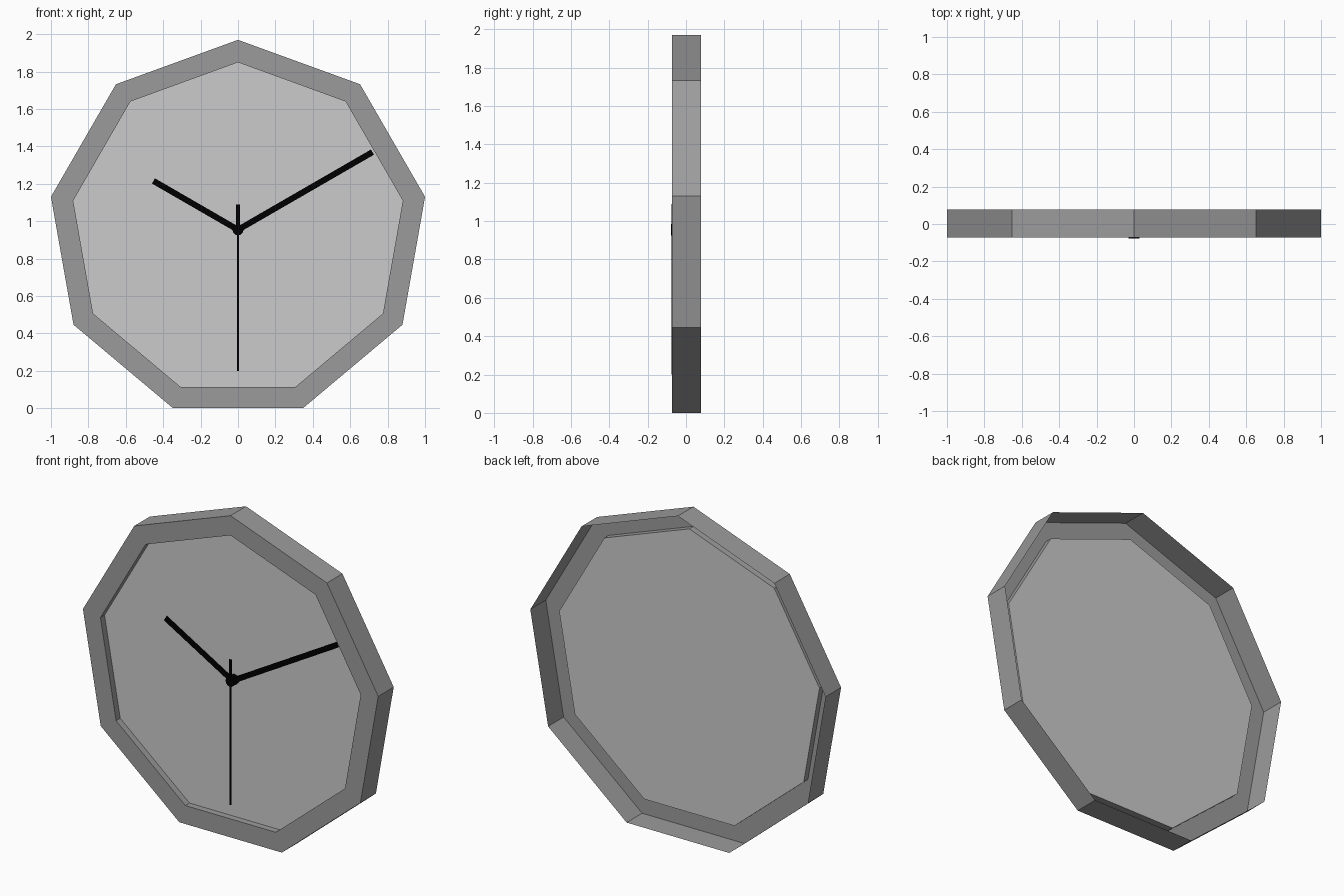
import bpy, bmesh, math
from mathutils import Matrix

if "Cube" in bpy.data.objects:
    bpy.data.objects.remove(bpy.data.objects["Cube"])

SIDES = 9
R_OUT = 1 / math.cos(math.radians(10))          # makes the width exactly 2
R_IN = 0.895
CZ = R_OUT * math.cos(math.radians(20))         # flat bottom edge rests on z = 0
FRONT, BACK = -0.072, 0.078
FACE_Y = FRONT + 0.04


def material(name, value):
    m = bpy.data.materials.new(name)
    m.diffuse_color = (value, value, value, 1)
    m.use_nodes = True
    m.node_tree.nodes["Principled BSDF"].inputs["Base Color"].default_value = m.diffuse_color
    return m


def make_object(name, bm, mat):
    mesh = bpy.data.meshes.new(name)
    bm.to_mesh(mesh)
    bm.free()
    mesh.materials.append(mat)
    obj = bpy.data.objects.new(name, mesh)
    bpy.context.collection.objects.link(obj)
    return obj


def ring(bm, radius, y, sides=SIDES):
    step = math.tau / sides
    return [bm.verts.new((radius * math.sin(i * step), y,
                          CZ + radius * math.cos(i * step))) for i in range(sides)]


def bridge(bm, a, b):
    for i in range(len(a)):
        j = (i + 1) % len(a)
        bm.faces.new((a[i], b[i], b[j], a[j]))


def hand(name, angle, start, end, width, y0, y1, mat):
    """Flat bar running from start to end along a clockwise angle from 12."""
    bm = bmesh.new()
    size = Matrix.Diagonal((width, y1 - y0, end - start, 1))
    place = Matrix.Translation((0, (y0 + y1) / 2, (start + end) / 2))
    turn = Matrix.Translation((0, 0, CZ)) @ Matrix.Rotation(math.radians(angle), 4, 'Y')
    bmesh.ops.create_cube(bm, size=1, matrix=turn @ place @ size)
    return make_object(name, bm, mat)


frame_grey = material("frame_grey", 0.33)
face_grey = material("face_grey", 0.8)
black = material("hand_black", 0.0)

# Nine-sided frame: a shell open at the back (outer wall, front rim, inner lip)
bm = bmesh.new()
loops = [ring(bm, r, y) for r, y in
         ((R_OUT, BACK), (R_OUT, FRONT), (R_IN, FRONT), (R_IN, FACE_Y))]
for a, b in zip(loops, loops[1:]):
    bridge(bm, a, b)
make_object("clock_frame", bm, frame_grey)

# Face sheet closing the inner lip
bm = bmesh.new()
bm.faces.new(ring(bm, R_IN, FACE_Y)[::-1]).normal_flip()
make_object("clock_face", bm, face_grey)

# Hands, stacked towards the front
hand("hour_hand", -60, -0.02, 0.522, 0.032, -0.060, -0.052, black)
hand("minute_hand", 60, -0.02, 0.83, 0.032, -0.069, -0.061, black)
hand("second_hand", 180, 0, 0.755, 0.011, -0.075, -0.070, black)
hand("second_hand_tail", 0, 0, 0.135, 0.02, -0.075, -0.070, black)

# Centre pin from the face to just past the hands
bm = bmesh.new()
pin_back, pin_front = ring(bm, 0.03, FACE_Y, 12), ring(bm, 0.03, -0.078, 12)
bridge(bm, pin_back, pin_front)
bm.faces.new(pin_front)
bmesh.ops.recalc_face_normals(bm, faces=bm.faces)
make_object("centre_pin", bm, black)
